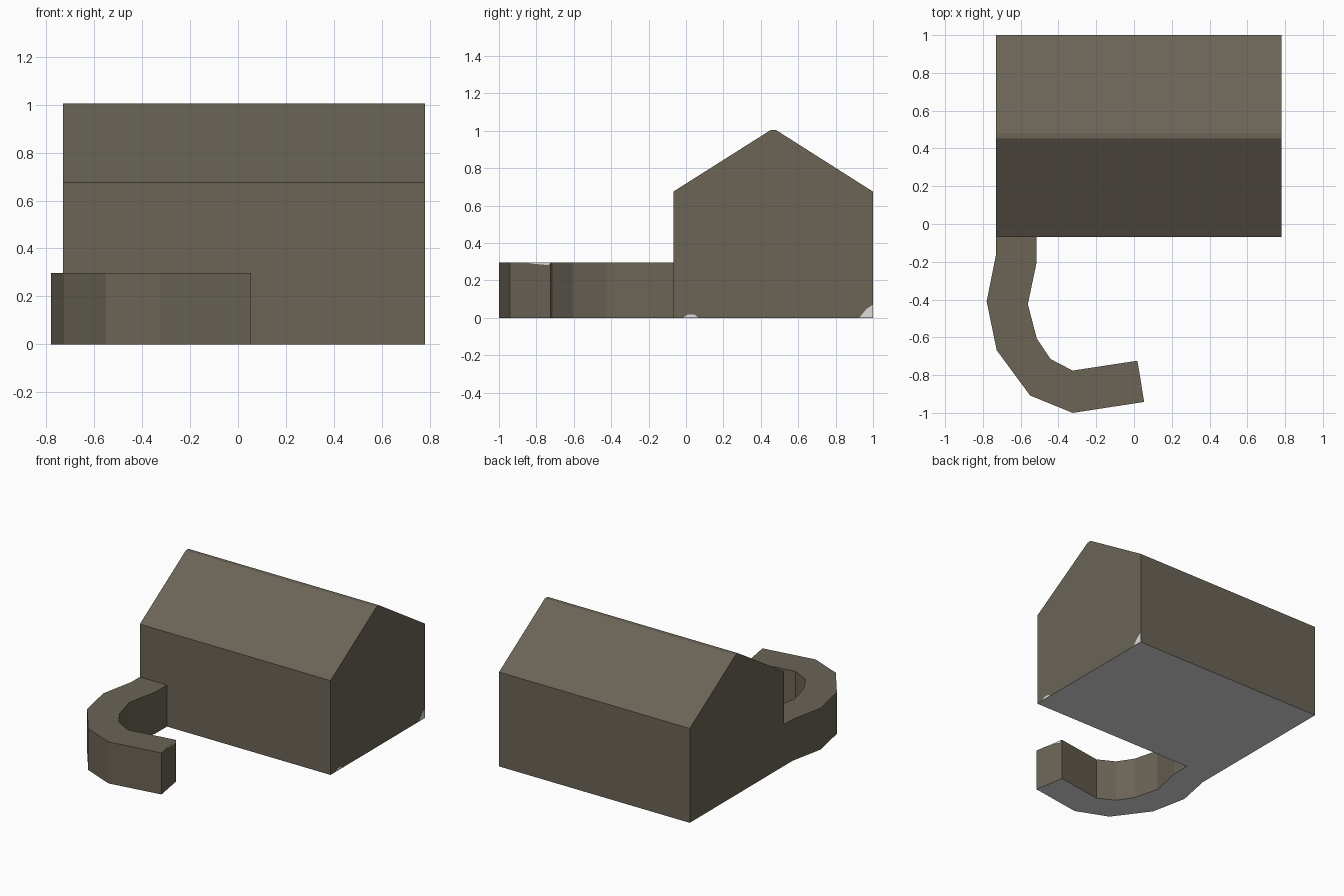
import bpy
import bmesh
from mathutils import Vector

if "Cube" in bpy.data.objects:
    bpy.data.objects.remove(bpy.data.objects["Cube"])


def material(name, rgb):
    m = bpy.data.materials.new(name)
    m.diffuse_color = (*rgb, 1.0)
    m.use_nodes = True
    m.node_tree.nodes["Principled BSDF"].inputs["Base Color"].default_value = m.diffuse_color
    return m


STONE = material("brown_stone", (0.147, 0.127, 0.094))
PALE = material("pale_grey", (0.72, 0.72, 0.72))


def prism(name, profile, depth, mats):
    """Extrude a 3D profile along depth; downward faces use the second material."""
    bm = bmesh.new()
    face = bm.faces.new([bm.verts.new(p) for p in profile])
    new = bmesh.ops.extrude_face_region(bm, geom=[face])["geom"]
    bmesh.ops.translate(bm, vec=Vector(depth),
                        verts=[g for g in new if isinstance(g, bmesh.types.BMVert)])
    bmesh.ops.recalc_face_normals(bm, faces=bm.faces[:])
    for f in bm.faces:
        f.material_index = 1 if len(mats) > 1 and f.normal.z < -0.5 else 0
    mesh = bpy.data.meshes.new(name)
    bm.to_mesh(mesh)
    bm.free()
    for m in mats:
        mesh.materials.append(m)
    obj = bpy.data.objects.new(name, mesh)
    bpy.context.collection.objects.link(obj)
    return obj


# House: gabled end profile with a narrow flat ridge, run along x
X0, X1 = -0.73, 0.78
gable = [(-0.068, 0), (1.0, 0), (1.0, 0.675), (0.482, 1.004),
         (0.452, 1.004), (-0.068, 0.675)]
prism("house", [(X0, y, z) for y, z in gable], (X1 - X0, 0, 0), [STONE, PALE])

# Curved garden wall: hook-shaped plan, starting at the house front
outer = [(-0.73, -0.068), (-0.73, -0.16), (-0.78, -0.41), (-0.727, -0.668),
         (-0.55, -0.908), (-0.325, -1.0), (0.054, -0.942)]
inner = [(0.017, -0.724), (-0.325, -0.776), (-0.442, -0.715), (-0.515, -0.605),
         (-0.562, -0.425), (-0.515, -0.2), (-0.515, -0.068)]
prism("curved_wall", [(x, y, 0) for x, y in outer + inner], (0, 0, 0.297),
      [STONE, PALE])

# Small pale worn patches at the foot of the right gable
patches = {
    "corner_patch": [(0.927, 0.002), (0.999, 0.002), (0.999, 0.07), (0.965, 0.048)],
    "foot_patch": [(-0.015, 0.002), (0.065, 0.002), (0.045, 0.018), (0.01, 0.018)],
}
for name, pts in patches.items():
    prism(name, [(X1 - 0.001, y, z) for y, z in pts], (0.002, 0, 0), [PALE])

# Pale worn strip along the top of the wall's end face
a, b = Vector((0.054, -0.942, 0)), Vector((0.017, -0.724, 0))
out = Vector((0.986, 0.167, 0)) * 0.001
strip = [(0.37, 0.296), (0.99, 0.296), (0.95, 0.282), (0.6, 0.289)]
prism("wall_end_patch", [a.lerp(b, t) - out + Vector((0, 0, z)) for t, z in strip],
      out * 2, [PALE])
